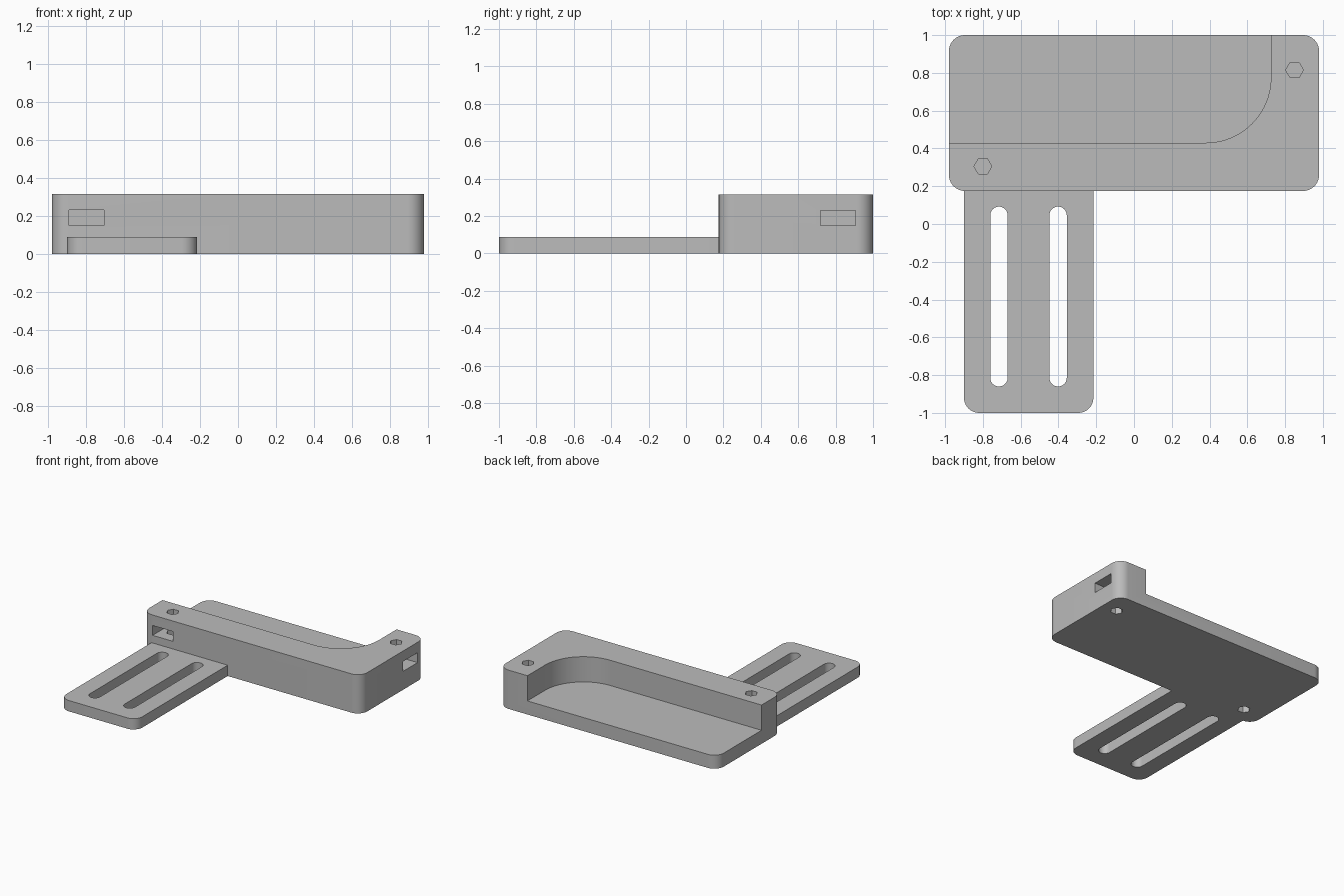
import bpy, bmesh, math

if "Cube" in bpy.data.objects:
    bpy.data.objects.remove(bpy.data.objects["Cube"])

grey = bpy.data.materials.new("plain grey")
grey.use_nodes = True
GREY = (0.5, 0.5, 0.5, 1)
grey.diffuse_color = GREY
grey.node_tree.nodes["Principled BSDF"].inputs["Base Color"].default_value = GREY


def rounded_rect(x0, x1, y0, y1, radii, steps=10):
    """Outline with corner radii ordered back-right, back-left, front-left, front-right."""
    corners = [(x1, y1, -1, -1), (x0, y1, 1, -1), (x0, y0, 1, 1), (x1, y0, -1, 1)]
    points = []
    for i, ((x, y, sx, sy), r) in enumerate(zip(corners, radii)):
        if r == 0:
            points.append((x, y))
            continue
        for k in range(steps + 1):
            a = math.pi / 2 * (i + k / steps)
            points.append((x + sx * r + r * math.cos(a), y + sy * r + r * math.sin(a)))
    return points


def prism(name, outline, z0, z1):
    bm = bmesh.new()
    base = bm.faces.new([bm.verts.new((x, y, z0)) for x, y in outline])
    top = bmesh.ops.extrude_face_region(bm, geom=[base])["geom"]
    bmesh.ops.translate(bm, vec=(0, 0, z1 - z0),
                        verts=[g for g in top if isinstance(g, bmesh.types.BMVert)])
    bmesh.ops.recalc_face_normals(bm, faces=bm.faces)
    mesh = bpy.data.meshes.new(name)
    bm.to_mesh(mesh)
    bm.free()
    mesh.materials.append(grey)
    obj = bpy.data.objects.new(name, mesh)
    bpy.context.collection.objects.link(obj)
    return obj


def cut(target, cutter):
    cutter.hide_render = True
    bpy.context.view_layer.objects.active = target
    mod = target.modifiers.new("cut", "BOOLEAN")
    mod.operation = "DIFFERENCE"
    mod.solver = "EXACT"
    mod.object = cutter
    bpy.ops.object.modifier_apply(modifier=mod.name)
    bpy.data.objects.remove(cutter)


def smooth(obj):
    bpy.ops.object.select_all(action="DESELECT")
    obj.select_set(True)
    bpy.context.view_layer.objects.active = obj
    bpy.ops.object.shade_smooth_by_angle(angle=math.radians(30))


# Main block with a curved-corner tray open to the back and the right
HEIGHT, FLOOR = 0.315, 0.11
block = prism("tray_block", rounded_rect(-0.98, 0.98, 0.175, 1, [0.085] * 4), 0, HEIGHT)
cut(block, prism("tray_cutter",
                 rounded_rect(-1.2, 0.725, 0.43, 1.2, [0, 0, 0, 0.345], 20), FLOOR, 0.5))

# Nut pockets opening on the front and on the left end
POCKET_LOW, POCKET_HIGH = 0.15, 0.23
for x0, x1, y0, y1 in ((-0.89, -0.705, 0.1, 0.36), (0.795, 1.1, 0.72, 0.905)):
    cut(block, prism("pocket_cutter", rounded_rect(x0, x1, y0, y1, [0] * 4),
                     POCKET_LOW, POCKET_HIGH))

# Hexagonal screw holes above and below each pocket, split by a thin web
for cx, cy in ((-0.8, 0.305), (0.85, 0.815)):
    hexagon = [(cx + 0.047 * math.cos(math.pi / 3 * k),
                cy + 0.047 * math.sin(math.pi / 3 * k)) for k in range(6)]
    cut(block, prism("upper_hole_cutter", hexagon, POCKET_HIGH + 0.012, 0.4))
    cut(block, prism("lower_hole_cutter", hexagon, -0.1, POCKET_LOW + 0.03))
smooth(block)

# Slotted mounting arm reaching to the front
arm = prism("mounting_arm", rounded_rect(-0.9, -0.215, -1, 0.177, [0, 0, 0.08, 0.08]), 0, 0.088)
for x in (-0.715, -0.402):
    cut(arm, prism("slot_cutter",
                   rounded_rect(x - 0.046, x + 0.046, -0.86, 0.092, [0.0459] * 4), -0.1, 0.3))
smooth(arm)
